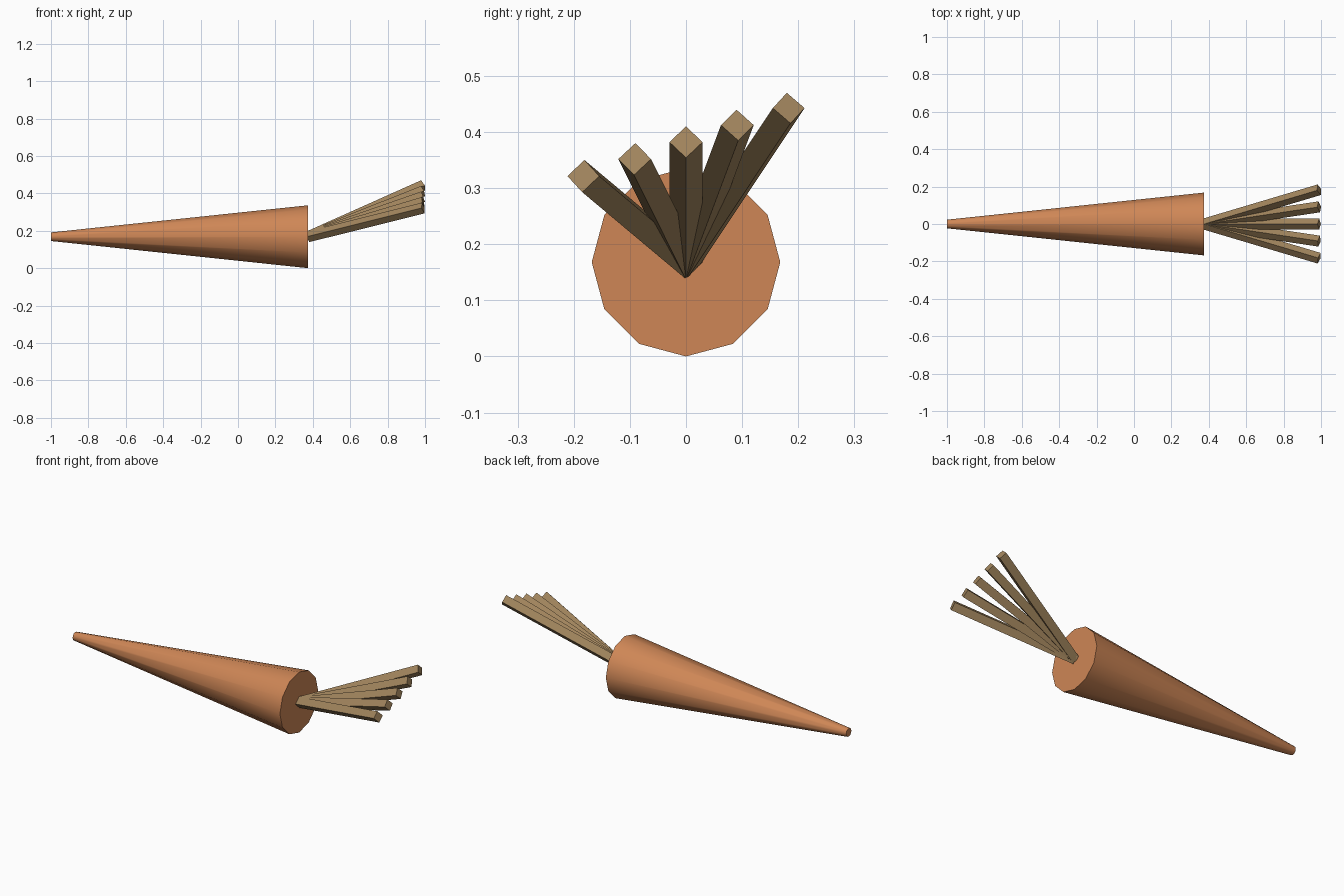
import bpy, math
from mathutils import Vector, Matrix

if "Cube" in bpy.data.objects:
    bpy.data.objects.remove(bpy.data.objects["Cube"])


def make_material(name, rgb):
    mat = bpy.data.materials.new(name)
    mat.diffuse_color = (*rgb, 1)
    mat.use_nodes = True
    mat.node_tree.nodes["Principled BSDF"].inputs["Base Color"].default_value = mat.diffuse_color
    return mat


orange = make_material("soft orange", (0.62, 0.24, 0.093))
tan = make_material("dull tan", (0.36, 0.235, 0.11))

AXIS_Z = 0.168
BASE_X = 0.375

# Tapered twelve-sided root lying along x, smooth sides and flat ends
bpy.ops.mesh.primitive_cone_add(vertices=12, radius1=0.023, radius2=0.168,
                                depth=BASE_X + 1)
root = bpy.context.object
root.name = "root"
root.data.transform(Matrix.Translation(((BASE_X - 1) / 2, 0, AXIS_Z))
                    @ Matrix.Rotation(math.pi / 2, 4, 'Y'))
root.data.materials.append(orange)
bpy.ops.object.shade_smooth_by_angle(angle=math.radians(40))

# Fan of five square stalks, each turned on edge
start = Vector((BASE_X, 0, AXIS_Z))
for i in range(-2, 3):
    end = Vector((0.99, 0.0915 * i, 0.382 + 0.0303 * i))
    along = (end - start).normalized()
    side = Vector((0, 0, 1)).cross(along).normalized()
    up = along.cross(side)
    frame = Matrix((along, side, up)).transposed().to_4x4()
    bpy.ops.mesh.primitive_cube_add(size=1)
    stalk = bpy.context.object
    stalk.name = f"stalk_{i + 3}"
    width = 0.0295 * math.sqrt(2)
    stalk.data.transform(Matrix.Translation((start + end) / 2) @ frame
                         @ Matrix.Rotation(math.pi / 4, 4, 'X')
                         @ Matrix.Diagonal(((end - start).length, width, width, 1)))
    stalk.data.materials.append(tan)
